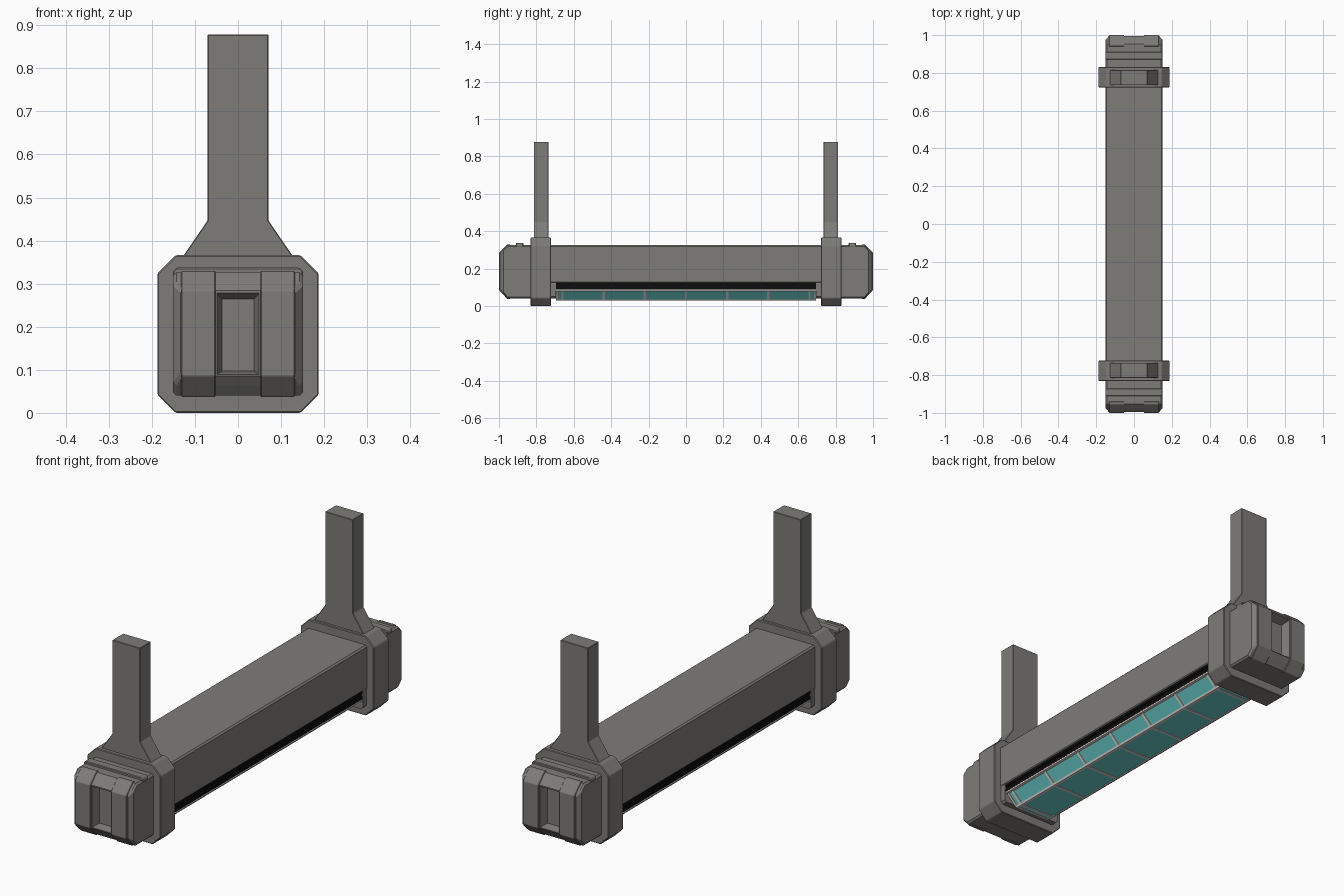
import bpy, bmesh

if "Cube" in bpy.data.objects:
    bpy.data.objects.remove(bpy.data.objects["Cube"])


def material(name, rgb):
    m = bpy.data.materials.new(name)
    m.diffuse_color = (*rgb, 1)
    m.use_nodes = True
    m.node_tree.nodes["Principled BSDF"].inputs["Base Color"].default_value = m.diffuse_color
    return m


GREY = material("warm grey metal", (0.208, 0.202, 0.188))
BLACK = material("black rubber", (0.004, 0.004, 0.004))
TEAL = material("teal glass", (0.15, 0.64, 0.62))
TRIM = material("pale trim", (0.8, 0.73, 0.7))


def loft(name, rings, mat, bevel=0.0, mirror=""):
    """Skin equal-length rings of points and cap both ends."""
    bm = bmesh.new()
    vs = [[bm.verts.new(p) for p in r] for r in rings]
    n = len(rings[0])
    for a, b in zip(vs, vs[1:]):
        for i in range(n):
            j = (i + 1) % n
            bm.faces.new((a[i], a[j], b[j], b[i]))
    bm.faces.new(vs[0])
    bm.faces.new(vs[-1])
    bmesh.ops.recalc_face_normals(bm, faces=bm.faces)
    me = bpy.data.meshes.new(name)
    bm.to_mesh(me)
    bm.free()
    me.materials.append(mat)
    ob = bpy.data.objects.new(name, me)
    bpy.context.collection.objects.link(ob)
    if bevel:
        m = ob.modifiers.new("bevel", 'BEVEL')
        m.width, m.segments, m.limit_method = bevel, 1, 'ANGLE'
    if mirror:
        m = ob.modifiers.new("mirror", 'MIRROR')
        m.use_axis = ["X" in mirror, "Y" in mirror, False]
    return ob


def along_y(pts, *ys):
    return [[(x, y, z) for x, z in pts] for y in ys]


def along_x(pts, *xs):
    return [[(x, y, z) for y, z in pts] for x in xs]


def oct_pts(hx, z0, z1, c):
    """Rectangle with cut corners."""
    return [(-hx + c, z0), (hx - c, z0), (hx, z0 + c), (hx, z1 - c),
            (hx - c, z1), (-hx + c, z1), (-hx, z1 - c), (-hx, z0 + c)]


def box(name, x0, x1, y0, y1, z0, z1, mat, bevel=0.0, mirror=""):
    pts = [(x0, z0), (x1, z0), (x1, z1), (x0, z1)]
    return loft(name, along_y(pts, y0, y1), mat, bevel, mirror)


# long housing and its end plates
loft("housing", along_y(oct_pts(0.152, 0.122, 0.326, 0.007), -0.73, 0.73), GREY)
loft("housing_end_plate", along_y(oct_pts(0.15, 0.04, 0.32, 0.01), 0.695, 0.73),
     GREY, mirror="Y")

# black stepped gasket under the housing
for i, hx in enumerate((0.149, 0.143, 0.149)):
    z = 0.088 + i * 0.012
    box(f"gasket_layer_{i + 1}", -hx, hx, -0.695, 0.695, z, z + 0.012, BLACK)

# trapezoid glass lens with ribs and edge trim
lens = [(-0.085, 0.032), (0.085, 0.032), (0.14, 0.086), (-0.14, 0.086)]
rib = [(-0.087, 0.029), (0.087, 0.029), (0.144, 0.086), (-0.144, 0.086)]
loft("lens", along_y(lens, -0.69, 0.69), TEAL)
for i in range(7):
    y = (i - 3) * 0.22
    loft(f"lens_rib_{i + 1}", along_y(rib, y - 0.006, y + 0.006), TRIM)
loft("lens_end_frame", along_y(rib, 0.684, 0.694), TRIM, mirror="Y")
edge = [(0.078, 0.029), (0.088, 0.029), (0.094, 0.036), (0.084, 0.036)]
loft("lens_lower_trim", along_y(edge, -0.69, 0.69), TRIM, mirror="X")
box("lens_upper_trim", 0.134, 0.148, -0.694, 0.694, 0.081, 0.088, TRIM, mirror="X")

# collars around the housing with flared hanger posts
loft("collar", along_y(oct_pts(0.187, 0.0, 0.366, 0.042), 0.722, 0.831),
     GREY, 0.003, "Y")
post = [(-0.13, 0.36), (0.13, 0.36), (0.071, 0.446), (0.071, 0.878),
        (-0.071, 0.878), (-0.071, 0.446)]
loft("hanger_post", along_y(post, 0.735, 0.814), GREY, 0.002, "Y")

# end caps: tapered core with a recessed panel in the end face
core = [[(x, y, z) for x, z in oct_pts(hx, z0, z1, c)] for y, hx, z0, z1, c in (
    (0.82, 0.151, 0.04, 0.326, 0.008), (0.952, 0.151, 0.04, 0.326, 0.008),
    (0.975, 0.151, 0.064, 0.304, 0.008), (0.994, 0.134, 0.086, 0.284, 0.006))]
cap = loft("end_cap", core, GREY)
cutter = loft("recess_cutter", [
    [(-w, y, z0), (w, y, z0), (w, y, z1), (-w, y, z1)]
    for y, w, z0, z1 in ((0.955, 0.037, 0.097, 0.264), (1.01, 0.054, 0.086, 0.284))],
    GREY)
cutter.hide_render = True
cutter.hide_set(True)
m = cap.modifiers.new("recess", 'BOOLEAN')
m.operation, m.object, m.solver = 'DIFFERENCE', cutter, 'EXACT'
m = cap.modifiers.new("mirror", 'MIRROR')
m.use_axis = [False, True, False]

# raised pads wrapping the cap ends, and the ridge across each cap
pad = [(0.94, 0.037), (0.955, 0.037), (1.0, 0.086), (1.0, 0.284),
       (0.955, 0.329), (0.94, 0.329)]
loft("cap_pad", along_x(pad, 0.052, 0.132), GREY, 0.002, "XY")
ridge = oct_pts(0.151, 0.31, 0.337, 0.008)
loft("cap_ridge", along_y(ridge, 0.87, 0.91), GREY, 0.003, "Y")
